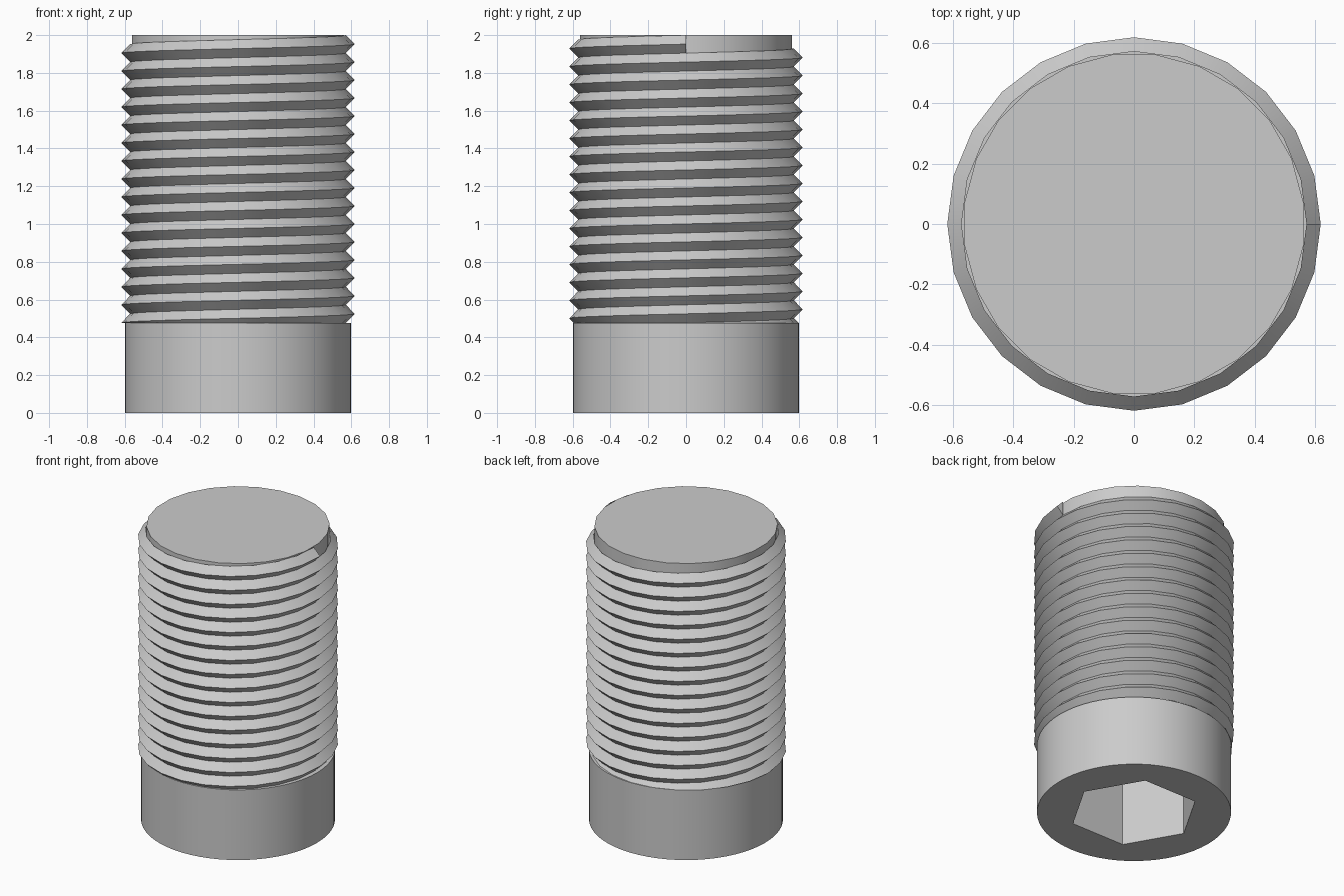
import bpy, bmesh
from math import cos, sin, pi

if "Cube" in bpy.data.objects:
    bpy.data.objects.remove(bpy.data.objects["Cube"], do_unlink=True)

HEIGHT, COLLAR_TOP = 2.0, 0.477
PITCH = (HEIGHT - COLLAR_TOP) / 16
SIDES = 24
ROOT_R, CREST_R, CORE_R, COLLAR_R, HEX_R = 0.571, 0.618, 0.565, 0.598, 0.40

steel = bpy.data.materials.new("steel_grey")
steel.use_nodes = True
GREY = (0.6, 0.6, 0.6, 1)
steel.diffuse_color = GREY
steel.node_tree.nodes["Principled BSDF"].inputs["Base Color"].default_value = GREY


def finish(name, bm):
    """Turn a bmesh into a smooth-shaded object with sharp edges kept."""
    bmesh.ops.recalc_face_normals(bm, faces=bm.faces)
    mesh = bpy.data.meshes.new(name)
    bm.to_mesh(mesh)
    bm.free()
    mesh.materials.append(steel)
    obj = bpy.data.objects.new(name, mesh)
    bpy.context.collection.objects.link(obj)
    bpy.ops.object.select_all(action="DESELECT")
    obj.select_set(True)
    bpy.context.view_layer.objects.active = obj
    bpy.ops.object.shade_smooth_by_angle(angle=pi / 6)
    return obj


def ring(bm, radius, z, sides, turn=0.0):
    """Closed loop of vertices around the axis."""
    return [bm.verts.new((radius * cos(2 * pi * (i + turn) / sides),
                          radius * sin(2 * pi * (i + turn) / sides), z))
            for i in range(sides)]


def skin(bm, low, high):
    """Wall of quads between two matching loops."""
    n = len(low)
    for i in range(n):
        j = (i + 1) % n
        bm.faces.new((low[i], low[j], high[j], high[i]))


# Plain collar with a hexagonal socket open at the bottom
bm = bmesh.new()
loops = {}
for z in (0, COLLAR_TOP):
    outer, inner = ring(bm, COLLAR_R, z, 60), ring(bm, HEX_R, z, 6)
    loops[z] = outer, inner
    for i in range(6):
        arc = [outer[(10 * i + k) % 60] for k in range(11)]
        bm.faces.new(arc + [inner[(i + 1) % 6], inner[i]])
for low, high in zip(loops[0], loops[COLLAR_TOP]):
    skin(bm, low, high)
finish("collar", bm)

# Core of the threaded shaft, its lower face closing the socket
bm = bmesh.new()
bottom = ring(bm, CORE_R, COLLAR_TOP, SIDES, 0.5)
top = ring(bm, CORE_R, HEIGHT, SIDES, 0.5)
skin(bm, bottom, top)
bm.faces.new(bottom)
bm.faces.new(top)
finish("shaft_core", bm)

# Right-handed triangular thread, ending flush with the top
bm = bmesh.new()
previous = None
for step in range(17 * SIDES + 1):
    a = 2 * pi * step / SIDES
    z = HEIGHT - PITCH * (18 - step / SIDES)
    section = [bm.verts.new((r * cos(a), r * sin(a), z + dz))
               for r, dz in ((ROOT_R, 0), (CREST_R, PITCH / 2), (ROOT_R, PITCH))]
    if previous:
        skin(bm, previous, section)
    else:
        bm.faces.new(section)
    previous = section
bm.faces.new(previous)

# Trim the thread flat where it meets the collar
cut = bmesh.ops.bisect_plane(
    bm, geom=bm.verts[:] + bm.edges[:] + bm.faces[:], dist=1e-5,
    plane_co=(0, 0, COLLAR_TOP), plane_no=(0, 0, 1), clear_inner=True)
rim = [e for e in cut["geom_cut"] if isinstance(e, bmesh.types.BMEdge)]
bmesh.ops.triangle_fill(bm, edges=rim, use_beauty=True)
finish("screw_thread", bm)
